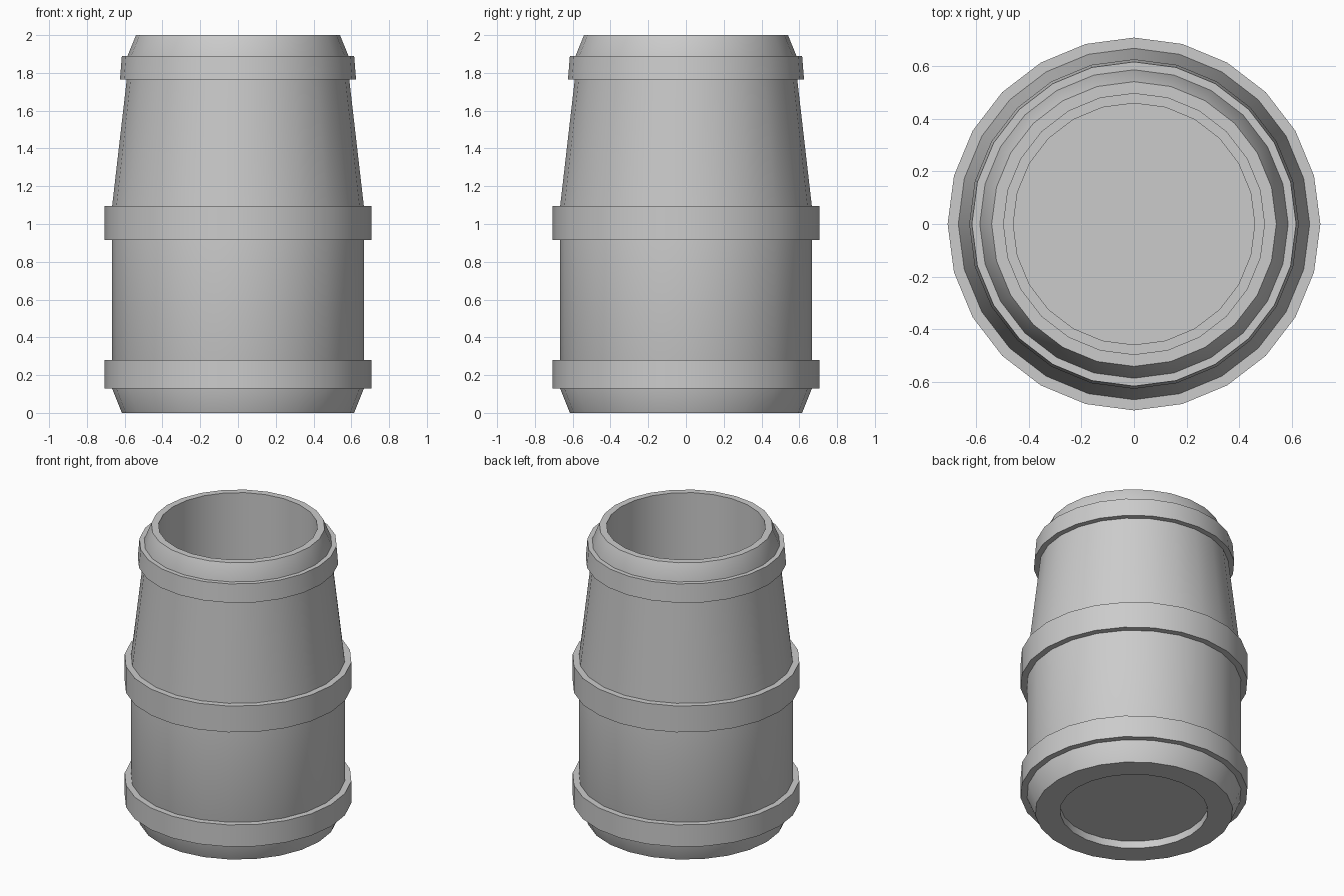
import bpy
import bmesh
from math import radians

SIDES = 24

default_cube = bpy.data.objects.get("Cube")
if default_cube:
    bpy.data.objects.remove(default_cube, do_unlink=True)

grey = bpy.data.materials.new("plain grey")
grey.use_nodes = True
colour = (0.6, 0.6, 0.6, 1)
grey.diffuse_color = colour
grey.node_tree.nodes["Principled BSDF"].inputs["Base Color"].default_value = colour


def lathe(name, profile, closed=False):
    """Spin a (radius, height) profile round the z axis."""
    bm = bmesh.new()
    verts = [bm.verts.new((r, 0, z)) for r, z in profile]
    edges = [bm.edges.new(pair) for pair in zip(verts, verts[1:])]
    if closed:
        edges.append(bm.edges.new((verts[-1], verts[0])))
    bmesh.ops.spin(bm, geom=verts + edges, cent=(0, 0, 0), axis=(0, 0, 1),
                   angle=radians(360), steps=SIDES, use_merge=False)
    bmesh.ops.remove_doubles(bm, verts=bm.verts, dist=0.0005)
    bmesh.ops.recalc_face_normals(bm, faces=bm.faces)
    mesh = bpy.data.meshes.new(name)
    bm.to_mesh(mesh)
    bm.free()
    mesh.materials.append(grey)
    obj = bpy.data.objects.new(name, mesh)
    bpy.context.collection.objects.link(obj)
    bpy.ops.object.select_all(action='DESELECT')
    obj.select_set(True)
    bpy.context.view_layer.objects.active = obj
    bpy.ops.object.shade_smooth_by_angle(angle=radians(30))
    return obj


def hoop(name, low, high, bottom_radius, top_radius, inner_radius):
    lathe(name, [(inner_radius, low), (bottom_radius, low),
                 (top_radius, high), (inner_radius, high)], closed=True)


# Hollow body: recessed base, outer wall, rim, inner wall and stepped floor
lathe("barrel_body", [
    (0, 0.05), (0.46, 0.05), (0.46, 0), (0.615, 0),
    (0.667, 0.13), (0.667, 1.09), (0.585, 1.8), (0.585, 1.89), (0.54, 2),
    (0.495, 2), (0.495, 0.06), (0.46, 0.06), (0.46, 0.07), (0, 0.07),
])

# Raised hoops
hoop("lower_hoop", 0.13, 0.28, 0.707, 0.707, 0.64)
hoop("middle_hoop", 0.915, 1.095, 0.707, 0.707, 0.64)
hoop("upper_hoop", 1.765, 1.89, 0.625, 0.615, 0.57)
